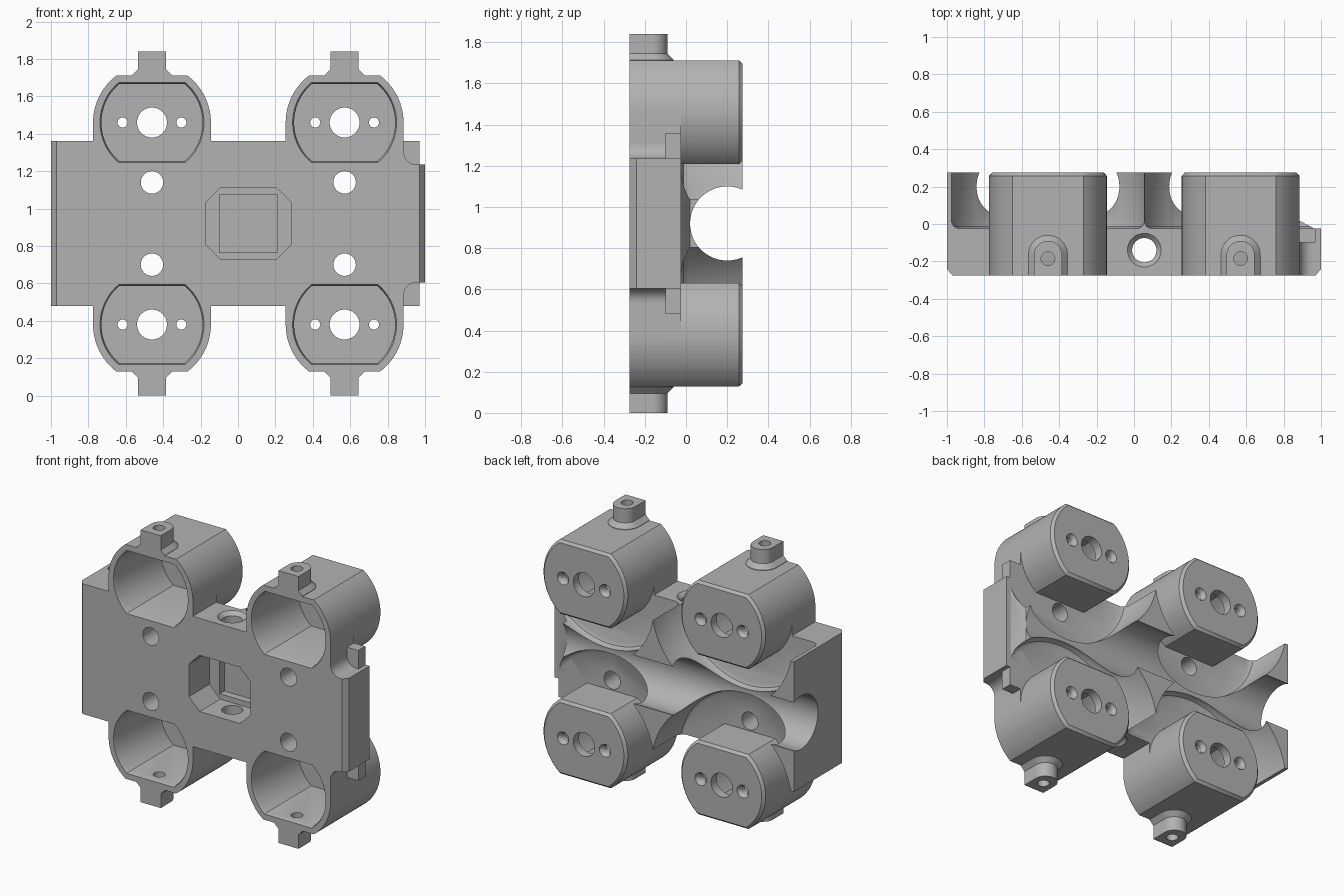
import bpy
import bmesh
from math import sin, cos, asin, pi

if "Cube" in bpy.data.objects:
    bpy.data.objects.remove(bpy.data.objects["Cube"], do_unlink=True)

grey = bpy.data.materials.new("plain grey")
grey.use_nodes = True
colour = (0.45, 0.45, 0.45, 1)
grey.diffuse_color = colour
grey.node_tree.nodes["Principled BSDF"].inputs["Base Color"].default_value = colour

FRONT, BACK, FLOOR = -0.275, 0.275, -0.025
MID = 0.92            # height of the mirror plane
CAN_X = (-0.46, 0.57)
CAN_OFF = 0.54        # can centre above and below the mirror plane


def arc(cx, cy, r, a0, a1, n):
    return [(cx + r * cos(a0 + (a1 - a0) * i / n),
             cy + r * sin(a0 + (a1 - a0) * i / n)) for i in range(n + 1)]


def circle(cx, cy, r, n=48):
    return arc(cx, cy, r, 0, 2 * pi, n)[:-1]


def rect(x0, x1, y0, y1):
    return [(x0, y0), (x1, y0), (x1, y1), (x0, y1)]


def flat_round(cx, cy, r, f):
    """Circle trimmed flat above and below."""
    a = asin(f / r)
    return arc(cx, cy, r, -a, a, 28) + arc(cx, cy, r, pi - a, pi + a, 28)


def loft(name, axis, *sections):
    """Solid through (position, profile) sections along an axis."""
    place = {"x": lambda u, v, w: (w, u, v),
             "y": lambda u, v, w: (u, w, v),
             "z": lambda u, v, w: (u, v, w)}[axis]
    bm = bmesh.new()
    rings = [[bm.verts.new(place(u, v, w)) for u, v in pts] for w, pts in sections]
    n = len(rings[0])
    bm.faces.new(rings[0])
    bm.faces.new(rings[-1])
    for a, b in zip(rings, rings[1:]):
        for i in range(n):
            j = (i + 1) % n
            bm.faces.new((a[i], a[j], b[j], b[i]))
    bmesh.ops.recalc_face_normals(bm, faces=bm.faces)
    mesh = bpy.data.meshes.new(name)
    bm.to_mesh(mesh)
    bm.free()
    mesh.materials.append(grey)
    ob = bpy.data.objects.new(name, mesh)
    bpy.context.scene.collection.objects.link(ob)
    return ob


def prism(name, axis, pts, a, b):
    return loft(name, axis, (a, pts), (b, pts))


def combine(tool, operation):
    """Join a part to the body or cut it away, then drop the tool."""
    mod = body.modifiers.new("combine", "BOOLEAN")
    mod.object, mod.operation, mod.solver = tool, operation, "EXACT"
    with bpy.context.temp_override(object=body, active_object=body):
        bpy.ops.object.modifier_apply(modifier=mod.name)
    bpy.data.objects.remove(tool, do_unlink=True)


def add(tool):
    combine(tool, "UNION")


def cut(tool):
    combine(tool, "DIFFERENCE")


# Saddle block behind the plate, with a chamfer round each can clearance
body = prism("motor_bracket", "y", rect(-1, 0.97, MID - 0.44, MID + 0.44), -0.1, BACK)
bpy.context.view_layer.objects.active = body
cans = [(x, s) for x in CAN_X for s in (-1, 1)]
for x, s in cans:
    z = MID + s * CAN_OFF
    cut(loft("clearance", "y", (FLOOR, circle(x, z, 0.49, 96)),
             (FLOOR + 0.012, circle(x, z, 0.513, 96)),
             (FLOOR + 0.035, circle(x, z, 0.525, 96)), (0.4, circle(x, z, 0.525, 96))))
cut(prism("groove", "x", circle(0.2, MID, 0.18, 80), -1.2, 1.2))
cut(prism("end_slope", "z", [(0.88, 0.02), (0.965, FLOOR), (1.2, FLOOR), (1.2, 0.4), (0.88, 0.4)],
          0.3, 1.5))

# Front plate with a narrower, filleted tab on its left end
half = [(1, 0.315)] + arc(0.955, 0.385, 0.07, 1.5 * pi, pi, 8) + [(0.885, 0.44), (-1, 0.44)]
outline = [(x, MID + z) for x, z in half] + [(x, MID - z) for x, z in reversed(half)]
add(prism("front_plate", "y", outline, FRONT, FLOOR))
for s in (-1, 1):
    cut(prism("end_chamfer", "z", [(s * 0.963, FRONT - 0.01), (s * 1.01, FRONT - 0.01),
                                   (s * 1.01, -0.228)], 0.3, 1.5))


def lug_profile(x, w):
    return [(x - w, FRONT), (x + w, FRONT)] + arc(x, -0.165, w, 0, pi, 20)


# Cans, their legs into the plate, and the screw lugs
for x, s in cans:
    z = MID + s * CAN_OFF
    add(loft("can", "y", (FRONT, flat_round(x, z, 0.315, 0.252)),
             (BACK - 0.018, flat_round(x, z, 0.315, 0.252)),
             (BACK, flat_round(x, z, 0.298, 0.236))))
    z0, z1 = sorted((z, MID + s * 0.4))
    add(prism("leg", "y", rect(x - 0.315, x + 0.315, z0, z1), FRONT, FLOOR))
    add(loft("lug", "z", *[(MID + s * h, lug_profile(x, w)) for h, w in
                           ((0.77, 0.105), (0.795, 0.105), (0.825, 0.075), (0.92, 0.075))]))

# Can cavities and all their holes
for x, s in cans:
    z = MID + s * CAN_OFF
    cut(loft("cavity", "y", (FRONT - 0.01, flat_round(x, z, 0.282, 0.217)),
             (FRONT + 0.02, flat_round(x, z, 0.27, 0.207)),
             (0.215, flat_round(x, z, 0.27, 0.207))))
    cut(prism("shaft_hole", "y", circle(x, z, 0.08), 0.1, 0.4))
    for dx in (-0.157, 0.157):
        cut(loft("screw_hole", "y", (0.1, circle(x + dx, z, 0.027, 24)),
                 (BACK - 0.025, circle(x + dx, z, 0.027, 24)),
                 (BACK + 0.005, circle(x + dx, z, 0.046, 24))))
    cut(prism("lug_hole", "z", circle(x, -0.185, 0.037, 24), MID + s * 0.7, MID + s * 1.0))
    cut(prism("plate_hole", "y", circle(x, MID + s * 0.22, 0.06, 32), -0.4, 0.1))

# Central pocket with clipped corners and a smaller recess behind
PX = 0.056


def octagon(w, h, c):
    corner = [(w, h - c), (w - c, h)]
    quad = corner + [(-x, z) for x, z in reversed(corner)]
    return [(PX + x, MID + z) for x, z in quad + [(-x, -z) for x, z in quad]]


cut(prism("pocket", "y", octagon(0.23, 0.19, 0.08), -0.4, -0.055))
cut(prism("recess", "y", rect(PX - 0.155, PX + 0.155, MID - 0.155, MID + 0.155), -0.1, -0.005))

# Vertical countersunk bores meeting the pocket
for s in (-1, 1):
    cut(loft("bore", "z", *[(MID + s * h, circle(0.055, -0.14, r)) for h, r in
                            ((0.1, 0.065), (0.415, 0.065), (0.445, 0.095))]))

bpy.ops.object.select_all(action="DESELECT")
body.select_set(True)
bpy.context.view_layer.objects.active = body
bpy.ops.object.shade_smooth_by_angle(angle=0.5)
